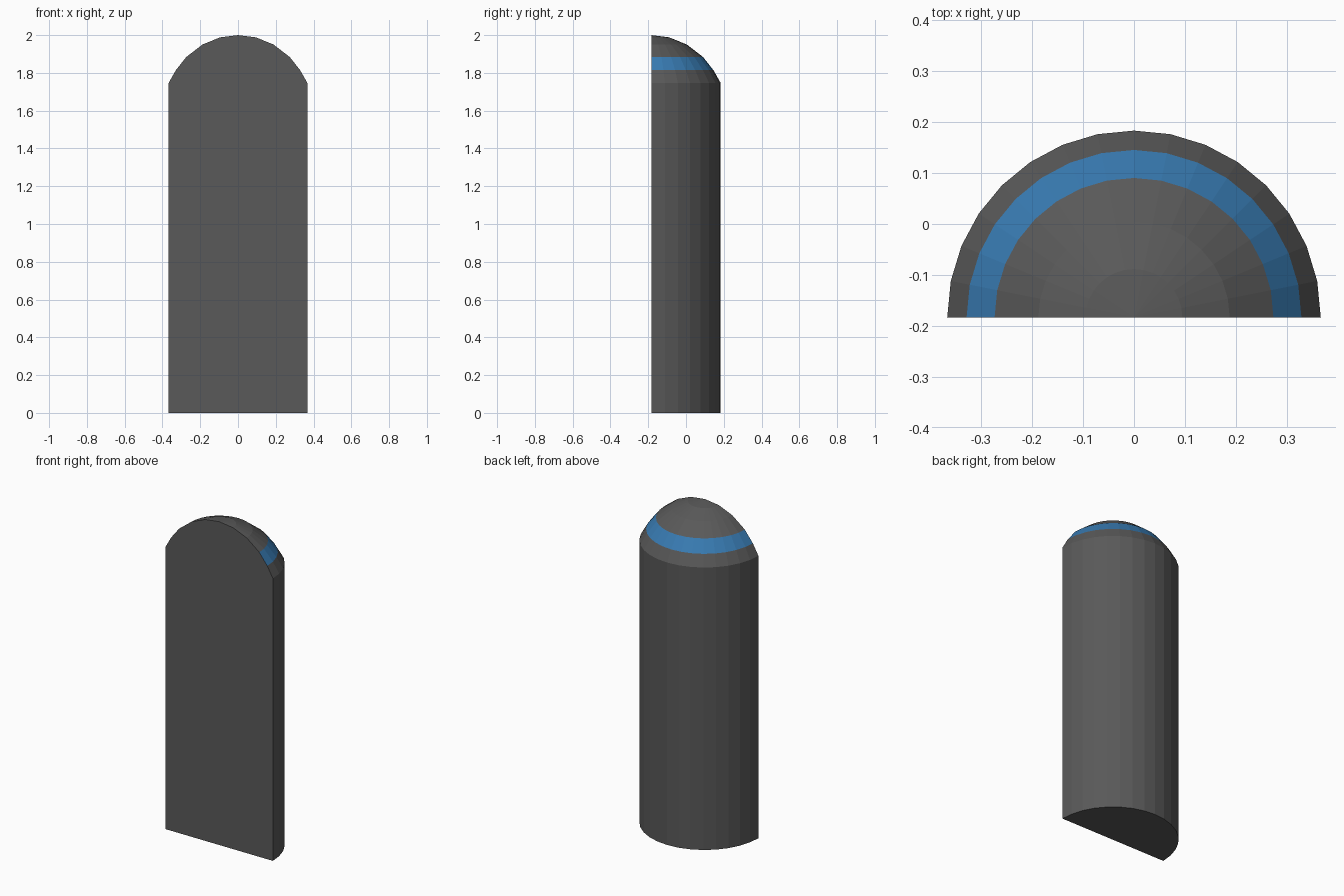
import bpy, bmesh, math

if "Cube" in bpy.data.objects:
    bpy.data.objects.remove(bpy.data.objects["Cube"])

R, SEGMENTS = 0.367, 16
CENTRE_Y = -R / 2
# Half profile (radius, height) from base to dome tip
PROFILE = [(R, 0), (R, 1.747), (0.329, 1.814), (0.274, 1.884),
           (0.188, 1.95), (0.095, 1.988)]
BAND_ROW = 2


def material(name, color):
    mat = bpy.data.materials.new(name)
    mat.diffuse_color = color
    mat.use_nodes = True
    mat.node_tree.nodes["Principled BSDF"].inputs["Base Color"].default_value = mat.diffuse_color
    return mat


bm = bmesh.new()

# Rings of the half-round post
rings = []
for radius, z in PROFILE:
    ring = []
    for i in range(SEGMENTS + 1):
        a = math.pi * i / SEGMENTS
        ring.append(bm.verts.new((radius * math.cos(a),
                                  CENTRE_Y + radius * math.sin(a), z)))
    rings.append(ring)
tip = bm.verts.new((0, CENTRE_Y, 2))

# Curved wall and dome, with the blue band as one row of faces
for row, (low, high) in enumerate(zip(rings, rings[1:])):
    for i in range(SEGMENTS):
        face = bm.faces.new((low[i], low[i + 1], high[i + 1], high[i]))
        face.material_index = int(row == BAND_ROW)
for i in range(SEGMENTS):
    bm.faces.new((rings[-1][i], rings[-1][i + 1], tip))

# Flat base and flat front
bm.faces.new(rings[0][::-1])
bm.faces.new([r[0] for r in rings] + [tip] + [r[-1] for r in reversed(rings)])
bmesh.ops.recalc_face_normals(bm, faces=bm.faces[:])

mesh = bpy.data.meshes.new("half_round_post")
bm.to_mesh(mesh)
bm.free()
mesh.materials.append(material("dark_grey", (0.1, 0.1, 0.1, 1)))
mesh.materials.append(material("blue_band", (0.04, 0.2, 0.45, 1)))
post = bpy.data.objects.new("half_round_post", mesh)
bpy.context.collection.objects.link(post)
